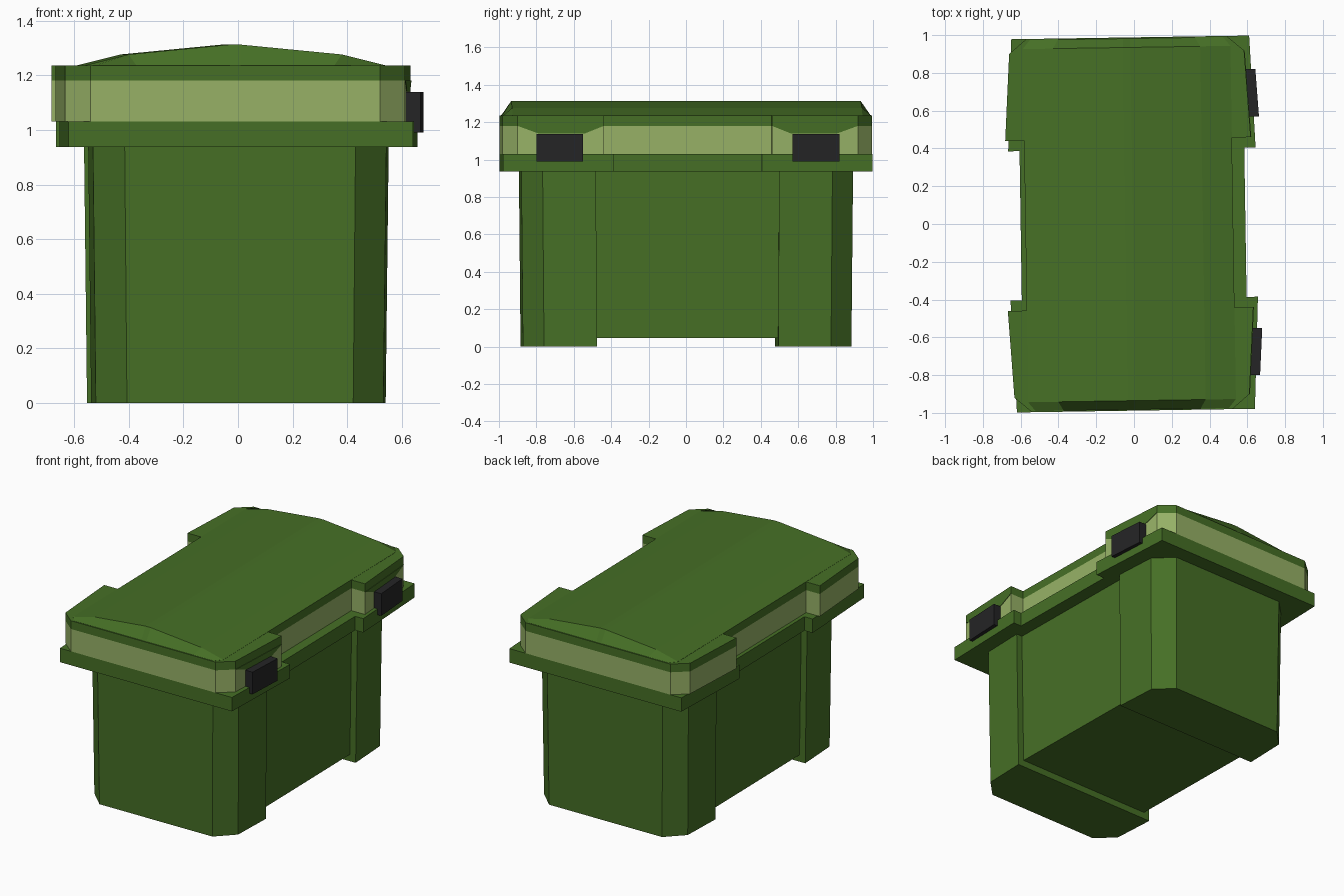
import bpy, bmesh, math
from mathutils import Matrix

if "Cube" in bpy.data.objects:
    bpy.data.objects.remove(bpy.data.objects["Cube"])

TURN = Matrix.Rotation(0.0155, 4, 'Z')   # whole model sits very slightly turned


def material(name, rgb):
    m = bpy.data.materials.new(name)
    m.diffuse_color = (*rgb, 1)
    m.use_nodes = True
    m.node_tree.nodes["Principled BSDF"].inputs["Base Color"].default_value = m.diffuse_color
    return m


GREEN = material("dark_green", (0.061, 0.160, 0.019))
LIGHT = material("light_green", (0.310, 0.445, 0.135))
BLACK = material("black", (0.018, 0.018, 0.019))


def loft(name, rings, mat):
    """Closed solid through rings of equal point count."""
    bm = bmesh.new()
    loops = [[bm.verts.new(p) for p in r] for r in rings]
    n = len(loops[0])
    for a, b in zip(loops, loops[1:]):
        for i in range(n):
            j = (i + 1) % n
            bm.faces.new((a[i], a[j], b[j], b[i]))
    bm.faces.new(loops[0][::-1])
    bm.faces.new(loops[-1])
    bm.transform(TURN)
    bmesh.ops.recalc_face_normals(bm, faces=bm.faces)
    me = bpy.data.meshes.new(name)
    bm.to_mesh(me)
    bm.free()
    me.materials.append(mat)
    ob = bpy.data.objects.new(name, me)
    bpy.context.collection.objects.link(ob)
    return ob


def prism(name, outline, z0, z1, mat, dx=0, taper=1):
    loft(name, [[(x * taper + dx, y * (1 + taper) / 2, z0) for x, y in outline],
                [(x + dx, y, z1) for x, y in outline]], mat)


def mirrored(q):
    """Full outline from the points of one quarter."""
    half = q + [(-x, y) for x, y in reversed(q)]
    return half + [(-x, -y) for x, y in half]


# Body: two chamfered end sections and a narrower, raised middle
end = [(0.55, 0.49), (0.537, 0.775), (0.4225, 0.887)]
end += [(-x, y) for x, y in reversed(end)]
for side, label in ((-1, "front"), (1, "back")):
    prism("body_" + label, [(x, y * side) for x, y in end], 0, 0.95, GREEN, -0.006, 0.98)
prism("body_middle", mirrored([(0.507, 0.5)]), 0.045, 0.95, GREEN, -0.006, 0.98)

# Rim under the lid, notched at both long sides
prism("rim", mirrored([(0.595, 0.395), (0.655, 0.395), (0.63, 0.988)]),
      0.937, 1.03, GREEN, -0.005)

# Lid walls: light band and dark upper edge
LID_X = -0.025
lid = mirrored([(0.55, 0.45), (0.65, 0.45), (0.622, 0.91), (0.53, 0.988)])
prism("lid_band", lid, 1.03, 1.18, LIGHT, LID_X)
prism("lid_edge", lid, 1.18, 1.235, GREEN, LID_X)

# Domed lid top with sloping ends
arc = [(-0.55, 1.236), (-0.39, 1.276), (-0.02, 1.312),
       (0.02, 1.312), (0.39, 1.276), (0.55, 1.236)]
rings = []
for y, s, flat in ((-0.982, 0.93, 1), (-0.935, 1, 0), (0.935, 1, 0), (0.982, 0.93, 1)):
    ring = [(x * s + LID_X, y, 1.236 if flat else z) for x, z in arc]
    rings.append(ring + [(0.55 * s + LID_X, y, 1.22), (-0.55 * s + LID_X, y, 1.22)])
loft("lid_dome", rings, GREEN)


# Latches on the right side, with dark surrounds dipping into the band
def wall(y):
    return LID_X + 0.65 - (y - 0.45) * 0.028 / 0.46


for s, label in ((-1, "front"), (1, "back")):
    shape = [(0.91, 1.18), (0.80, 1.14), (0.55, 1.14), (0.45, 1.18)]
    loft("latch_surround_" + label,
         [[(wall(y) + d, s * y, z) for y, z in shape] for d in (-0.004, 0.003)], GREEN)
    box = [(0.56, 0.99), (0.81, 0.99), (0.81, 1.138), (0.56, 1.138)]
    loft("latch_" + label,
         [[(wall(y) + d, s * y, z) for y, z in box] for d in (-0.01, 0.052)], BLACK)
